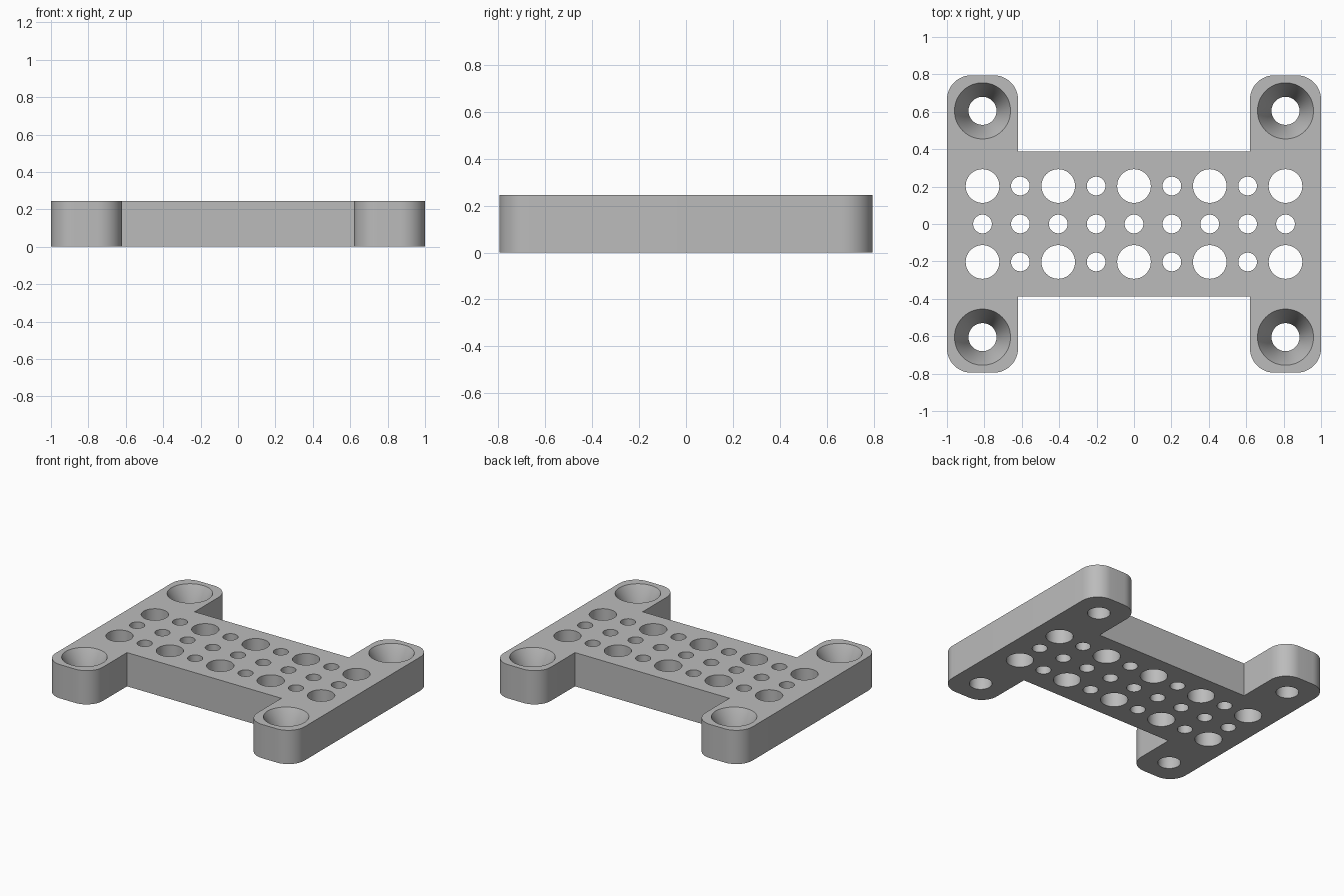
import bpy
import bmesh
from math import cos, sin, pi, radians

HEIGHT = 0.245
HALF_X, HALF_Y = 1.0, 0.795
ARM_INNER, BAR_Y = 0.62, 0.388
CORNER = 0.13
PITCH = 0.2025
SCREW_X, SCREW_Y = 0.81, 0.605

cube = bpy.data.objects.get("Cube")
if cube:
    bpy.data.objects.remove(cube)

grey = bpy.data.materials.new("plain grey")
grey.use_nodes = True
colour = (0.5, 0.5, 0.5, 1)
grey.diffuse_color = colour
grey.node_tree.nodes["Principled BSDF"].inputs["Base Color"].default_value = colour


def make_object(name, bm):
    bmesh.ops.recalc_face_normals(bm, faces=bm.faces)
    mesh = bpy.data.meshes.new(name)
    bm.to_mesh(mesh)
    bm.free()
    mesh.materials.append(grey)
    obj = bpy.data.objects.new(name, mesh)
    bpy.context.collection.objects.link(obj)
    return obj


def arc(cx, cy, start, steps=12):
    """Quarter circle for a rounded corner."""
    angles = [start + pi / 2 * i / steps for i in range(steps + 1)]
    return [(cx + CORNER * cos(a), cy + CORNER * sin(a)) for a in angles]


def add_lathe(bm, x, y, profile, sides=48):
    """Closed solid turned about a vertical axis from (radius, z) pairs."""
    rings = []
    for r, z in profile:
        rings.append([bm.verts.new((x + r * cos(2 * pi * i / sides),
                                    y + r * sin(2 * pi * i / sides), z))
                      for i in range(sides)])
    for low, high in zip(rings, rings[1:]):
        for i in range(sides):
            j = (i + 1) % sides
            bm.faces.new((low[i], low[j], high[j], high[i]))
    bm.faces.new(rings[0][::-1])
    bm.faces.new(rings[-1])


# H-shaped plate: one quarter of the outline, mirrored around
quarter = [(HALF_X, 0)] + arc(HALF_X - CORNER, HALF_Y - CORNER, 0)
quarter += arc(ARM_INNER + CORNER, HALF_Y - CORNER, pi / 2)
quarter += [(ARM_INNER, BAR_Y)]
half = quarter + [(-x, y) for x, y in quarter[::-1]]
outline = half + [(x, -y) for x, y in half[-2:0:-1]]
bm = bmesh.new()
base = bm.faces.new([bm.verts.new((x, y, 0)) for x, y in outline])
top = bmesh.ops.extrude_face_region(bm, geom=[base])["geom"]
bmesh.ops.translate(bm, vec=(0, 0, HEIGHT),
                    verts=[v for v in top if isinstance(v, bmesh.types.BMVert)])
plate = make_object("mounting_plate", bm)

# Cutters: three rows of through holes and four countersunk screw holes
bm = bmesh.new()
for row in (-1, 0, 1):
    for col in range(-4, 5):
        radius = 0.09 if row and col % 2 == 0 else 0.05
        add_lathe(bm, col * PITCH, row * 0.203,
                  [(radius, -0.1), (radius, HEIGHT + 0.1)])
for sx in (-1, 1):
    for sy in (-1, 1):
        add_lathe(bm, sx * SCREW_X, sy * SCREW_Y,
                  [(0.075, -0.1), (0.075, HEIGHT - 0.15),
                   (0.15, HEIGHT), (0.15, HEIGHT + 0.1)], 64)
cutter = make_object("hole_cutter", bm)
cutter.hide_render = True

# Cut the holes, then smooth the round walls
cut = plate.modifiers.new("holes", 'BOOLEAN')
cut.operation = 'DIFFERENCE'
cut.solver = 'EXACT'
cut.object = cutter
bpy.ops.object.select_all(action='DESELECT')
plate.select_set(True)
bpy.context.view_layer.objects.active = plate
bpy.ops.object.modifier_apply(modifier=cut.name)
bpy.data.objects.remove(cutter)
bpy.ops.object.shade_smooth_by_angle(angle=radians(30))
